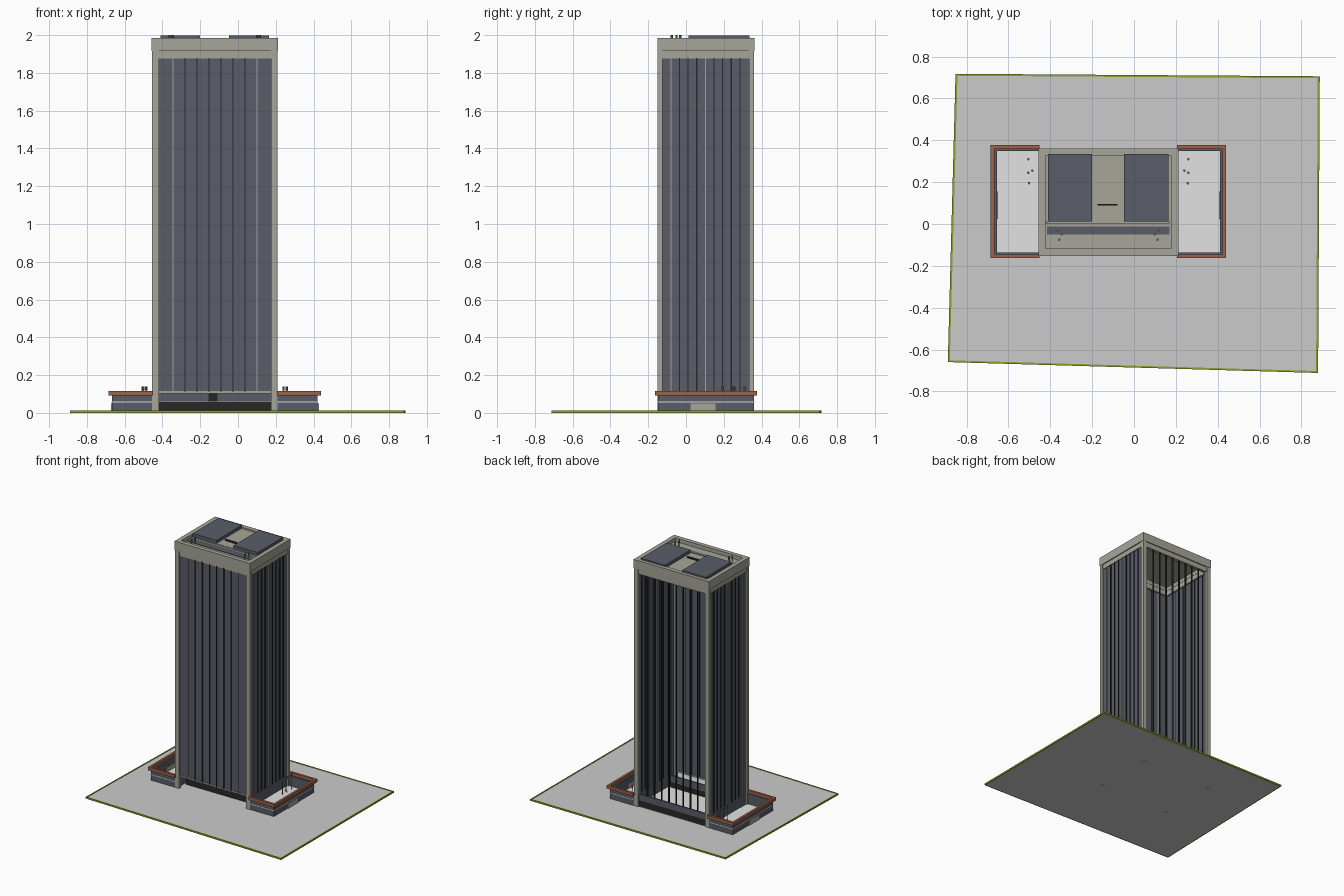
import bpy, bmesh

if "Cube" in bpy.data.objects:
    bpy.data.objects.remove(bpy.data.objects["Cube"])

def mat(name, rgb):
    m = bpy.data.materials.new(name)
    m.diffuse_color = (*rgb, 1)
    m.use_nodes = True
    m.node_tree.nodes["Principled BSDF"].inputs["Base Color"].default_value = m.diffuse_color
    return m

GLASS = mat("slate_glass", (0.10, 0.11, 0.14))
STONE = mat("beige_stone", (0.38, 0.38, 0.32))
BRICK = mat("terracotta", (0.35, 0.12, 0.065))
PAVE = mat("grey_paving", (0.60, 0.60, 0.60))
FLOOR = mat("pale_floor", (0.76, 0.76, 0.76))
GRASS = mat("grass_green", (0.27, 0.36, 0.02))
BLACK = mat("near_black", (0.02, 0.02, 0.022))
METAL = mat("vent_grey", (0.2, 0.2, 0.2))

CX, CY = -0.1225, 0.105          # tower centre
X0, X1, Y0, Y1 = -0.455, 0.21, -0.15, 0.36


def finish(name, bm, m):
    bmesh.ops.recalc_face_normals(bm, faces=bm.faces)
    me = bpy.data.meshes.new(name)
    bm.to_mesh(me)
    bm.free()
    me.materials.append(m)
    ob = bpy.data.objects.new(name, me)
    bpy.context.collection.objects.link(ob)
    return ob


def add_box(bm, x0, x1, y0, y1, z0, z1):
    add_prism(bm, [(x0, y0), (x1, y0), (x1, y1), (x0, y1)], z0, z1)


def add_prism(bm, pts, z0, z1):
    lo = [bm.verts.new((x, y, z0)) for x, y in pts]
    hi = [bm.verts.new((x, y, z1)) for x, y in pts]
    bm.faces.new(lo[::-1])
    bm.faces.new(hi)
    n = len(pts)
    for i in range(n):
        j = (i + 1) % n
        bm.faces.new((lo[i], lo[j], hi[j], hi[i]))


def boxes(name, m, *specs):
    bm = bmesh.new()
    for s in specs:
        add_box(bm, *s)
    return finish(name, bm, m)


def ring(name, m, x0, x1, y0, y1, w, z0, z1):
    """Rectangular frame, open in the middle."""
    return boxes(name, m,
                 (x0, x1, y0, y0 + w, z0, z1), (x0, x1, y1 - w, y1, z0, z1),
                 (x0, x0 + w, y0 + w, y1 - w, z0, z1),
                 (x1 - w, x1, y0 + w, y1 - w, z0, z1))


def flip(s):
    """Mirror a box across the tower centre in x."""
    return (2 * CX - s[1], 2 * CX - s[0], *s[2:])


def both(name, m, *specs):
    boxes(name, m, *specs, *[flip(s) for s in specs])


# Site: paving slab with thin green edge
corners = [(-0.89, -0.66), (0.88, -0.712), (0.888, 0.706), (-0.853, 0.718)]
inner = [(x * 0.989, y * 0.987) for x, y in corners]
bm = bmesh.new()
add_prism(bm, inner, 0, 0.01)
finish("paving", bm, PAVE)
bm = bmesh.new()
for i in range(4):
    j = (i + 1) % 4
    add_prism(bm, [corners[i], corners[j], inner[j], inner[i]], 0, 0.013)
finish("grass_edge", bm, GRASS)

# Pale floor inside tower and wings
boxes("inner_floor", FLOOR, (-0.66, 0.415, -0.05, 0.35, 0.008, 0.012))
both("wing_floor", FLOOR, (-0.66, X0, -0.14, -0.05, 0.008, 0.012))

# Corner columns
cw, cd = 0.036, 0.026
both("corner_columns", STONE,
     (X0, X0 + cw, Y0, Y0 + cd, 0, 1.92), (X0, X0 + cw, Y1 - cd, Y1, 0, 1.92))

# Crown: lower fascia and parapet
ring("crown_fascia", STONE, X0 + .006, X1 - .006, Y0 + .006, Y1 - .006, 0.025, 1.875, 1.92)
ring("parapet", STONE, X0 - .002, X1 + .002, Y0 - .002, Y1 + .002, 0.035, 1.915, 1.985)

# Glass walls on front and sides; the back stays open
gx0, gx1, gy0, gy1 = X0 + cw, X1 - cw, Y0 + cd, Y1 - cd
boxes("front_glass", GLASS, (gx0, gx1, Y0 + .012, Y0 + .018, 0.11, 1.88))
both("side_glass", GLASS, (X0 + .012, X0 + .018, gy0, gy1, 0.01, 1.88))

# Mullions
dark, light = [], []
for i in range(8):
    x = -0.345 + i * 0.0636
    s = (x - .003, x + .003, Y0 + .005, Y0 + .021, 0.11, 1.88)
    (light if i in (0, 7) else dark).append(s)
    dark.append((x - .003, x + .003, Y1 - .021, Y1 - .008, 0.11, 1.88))
for i in range(9):
    y = -0.08 + i * 0.0457
    s = (X0 + .005, X0 + .021, y - .003, y + .003, 0.1, 1.88)
    (light if i in (0, 4) else dark).extend([s, flip(s)])
boxes("dark_mullions", BLACK, *dark)
boxes("stone_mullions", STONE, *light)

# Sill under the curtain wall
boxes("front_sill", STONE, (gx0, gx1, Y0 + .008, Y0 + .022, 0.103, 0.115))

# Lobby: recessed front wall and flush back wall
boxes("lobby_upper_wall", GLASS, (gx0, gx1, -0.06, -0.05, 0.06, 0.108),
      (gx0, gx1, Y1 - .022, Y1 - .01, 0.06, 0.11))
boxes("lobby_lower_wall", BLACK, (gx0, gx1, -0.06, -0.05, 0.01, 0.057),
      (gx0, gx1, Y1 - .022, Y1 - .01, 0.01, 0.06))
boxes("lobby_ledge", STONE, (gx0, gx1, -0.062, -0.05, 0.057, 0.061))
boxes("lobby_door", BLACK, (-0.155, -0.108, -0.066, -0.06, 0.06, 0.104))

# Low wings: three walls, pale stripe, terracotta coping, side doors
wx = -0.667
both("wing_walls", GLASS,
     (wx, wx + .012, -.148, .36, 0.008, 0.093),
     (wx + .012, X0, -.148, -.136, 0.008, 0.093),
     (wx + .012, X0, .348, .36, 0.008, 0.093))
both("wing_stripe", FLOOR,
     (wx - .002, wx, -.15, .362, 0.054, 0.06),
     (wx, X0, -.15, -.148, 0.054, 0.06),
     (wx, X0, .36, .362, 0.054, 0.06))
both("wing_coping", BRICK,
     (-.685, -.667, -.163, .377, 0.092, 0.117),
     (-.667, X0 + .004, -.163, -.145, 0.092, 0.117),
     (-.667, X0 + .004, .359, .377, 0.092, 0.117))
both("wing_doors", STONE, (wx - .006, wx + .016, 0.025, 0.155, 0.01, 0.05))

# Roof deck, raised plant boxes and centre slab
boxes("roof_deck", STONE, (X0 + .03, X1 - .03, Y0 + .03, Y1 - .03, 1.945, 1.955))
boxes("roof_dark_strip", GLASS, (-0.415, 0.17, -0.05, -0.012, 1.954, 1.959))
boxes("roof_step", STONE, (-0.42, 0.17, 0.0, 0.012, 1.95, 1.97))
boxes("roof_plant_boxes", GLASS, (-0.41, -0.20, 0.012, 0.335, 1.95, 1.997),
      (-0.048, 0.165, 0.012, 0.335, 1.95, 1.997))
boxes("roof_centre_slab", STONE, (-0.20, -0.048, 0.012, 0.335, 1.95, 1.972))
boxes("roof_hatch", BLACK, (-0.175, -0.078, 0.088, 0.096, 1.965, 1.985))


# Vent pipes: a stem with a wider cap
def vent(name, x, y, z0, z1):
    for r, a, b, part in ((0.003, z0, z1 - .02, "stem"), (0.006, z1 - .022, z1, "cap")):
        bpy.ops.mesh.primitive_cylinder_add(vertices=10, radius=r, depth=b - a,
                                            location=(x, y, (a + b) / 2))
        ob = bpy.context.object
        ob.name = name + "_" + part
        ob.data.materials.append(METAL)


for x, y in ((-.505, .31), (-.505, .245), (-.486, .255), (-.502, .195)):
    vent("wing_vent", x, y, 0.01, 0.14)
    vent("wing_vent", 2 * CX - x, y, 0.01, 0.14)
for x, y in ((-.358, -.075), (-.345, -.05), (-.362, -.03)):
    vent("roof_vent", x, y, 1.95, 2.0)
    vent("roof_vent", 2 * CX - x, y, 1.95, 2.0)
